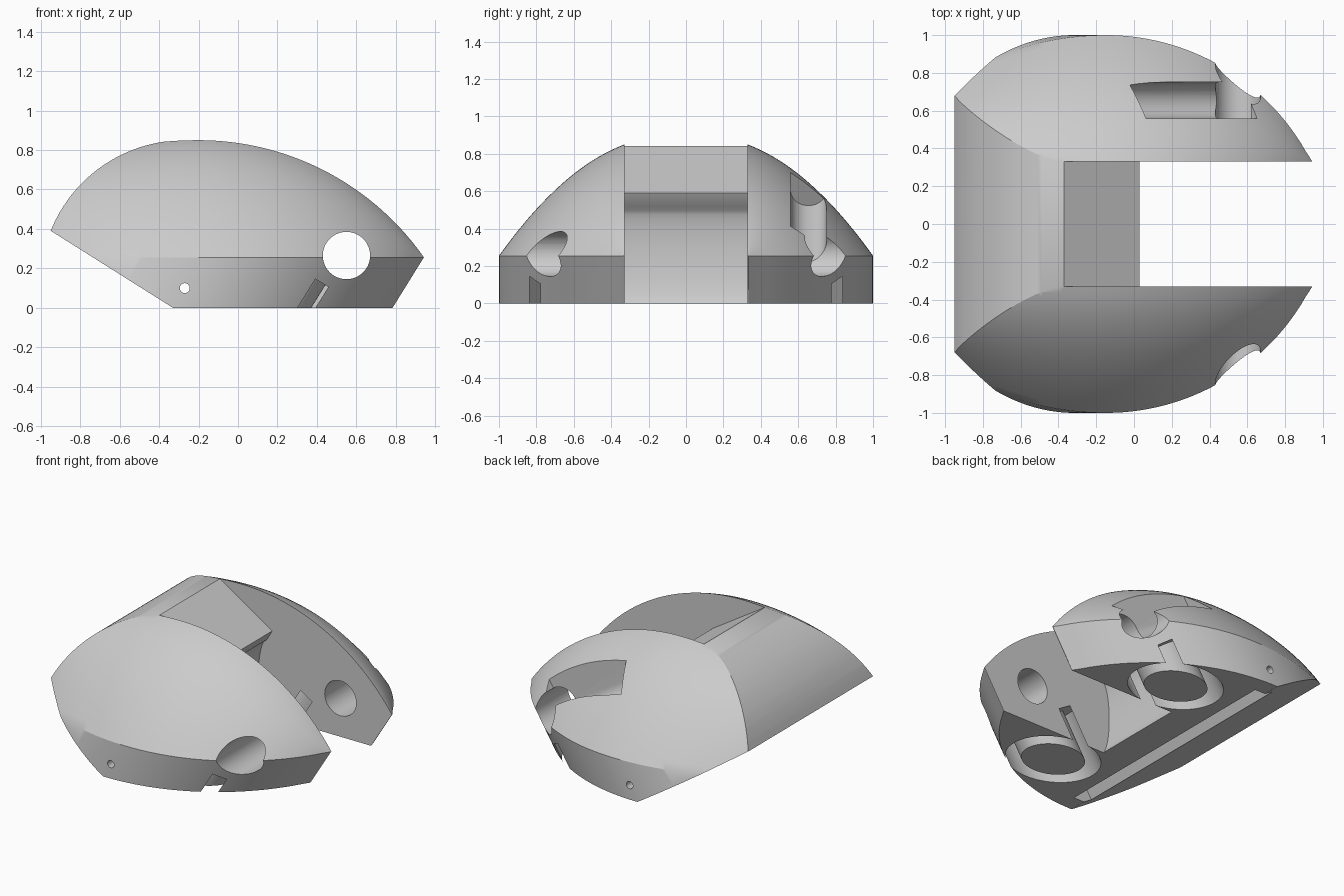
import bpy, bmesh
from math import sqrt, pi
from mathutils import Matrix, Vector

cube = bpy.data.objects.get("Cube")
if cube:
    bpy.data.objects.remove(cube, do_unlink=True)

gray = bpy.data.materials.new("plain gray")
gray.use_nodes = True
color = (0.6, 0.6, 0.6, 1)
gray.diffuse_color = color
gray.node_tree.nodes["Principled BSDF"].inputs["Base Color"].default_value = color

# Tilted directions shared by walls, channel, grooves and trough
LEAN = 0.62
UP = Vector((LEAN, 0, 1)).normalized()
ALONG = Vector((1, 0, -LEAN)).normalized()


def drop(d, r):
    """Fall of a circular arc of radius r at distance d from its top."""
    return r - sqrt(max(r * r - d * d, 0))


def make(name, bm):
    bmesh.ops.recalc_face_normals(bm, faces=bm.faces)
    me = bpy.data.meshes.new(name)
    bm.to_mesh(me)
    bm.free()
    ob = bpy.data.objects.new(name, me)
    bpy.context.collection.objects.link(ob)
    me.materials.append(gray)
    return ob


def loft(name, rings):
    """Skin closed rings of points and cap both ends."""
    bm = bmesh.new()
    rings = [[bm.verts.new(p) for p in ring] for ring in rings]
    n = len(rings[0])
    for a, b in zip(rings, rings[1:]):
        for j in range(n):
            k = (j + 1) % n
            bm.faces.new((a[j], a[k], b[k], b[j]))
    bm.faces.new(rings[0])
    bm.faces.new(rings[-1])
    return make(name, bm)


def prism(name, pts, y):
    """Extrude an (x, z) outline along y, from -y to y."""
    return loft(name, [[(x, s * y, z) for x, z in pts] for s in (-1, 1)])


def cylinder(name, r, start, end, sides=64):
    a, b = Vector(start), Vector(end)
    rot = (b - a).to_track_quat('Z', 'Y').to_matrix().to_4x4()
    bm = bmesh.new()
    bmesh.ops.create_cone(bm, cap_ends=True, segments=sides, radius1=r, radius2=r,
                          depth=(b - a).length, matrix=Matrix.Translation((a + b) / 2) @ rot)
    return make(name, bm)


def combine(target, tool, operation='DIFFERENCE'):
    mod = target.modifiers.new("cut", 'BOOLEAN')
    mod.operation, mod.object, mod.solver = operation, tool, 'EXACT'
    bpy.context.view_layer.objects.active = target
    bpy.ops.object.modifier_apply(modifier=mod.name)
    bpy.data.objects.remove(tool, do_unlink=True)


# Domed body: cross-sections lofted along x, walls leaning below the rim
HALF, RIM, STEPS, STATIONS = 0.33, 0.255, 20, 64


def section(x):
    if x > -0.2:
        crest = 0.85 - drop(x + 0.2, 1.396)
    else:
        crest = 0.85 - 0.25 * (x + 0.2) ** 2
    width = max(1 - drop(x + 0.15, 1.22 if x > -0.15 else 1.5), HALF + 0.004)
    low = -0.1
    side = [(x - LEAN * (RIM - low), width, low)]
    for i in range(STEPS + 1):
        t = 1 - i / STEPS
        f = 1 - t + 0.58 * t * (1 - t)
        side.append((x, HALF + t * (width - HALF), RIM + (crest - RIM) * f))
    return side + [(a, -y, z) for a, y, z in reversed(side)]


body = loft("domed_body", [section(-1 + 1.942 * i / STATIONS) for i in range(STATIONS + 1)])

# Side profile: rounded back, sloped underside, flat base
profile = []
for i in range(33):
    x = -0.95 + 0.67 * i / 32
    profile.append((x, 0.85 - drop(x + 0.27, 0.733)))
profile += [(-0.15, 0.95), (1.1, 0.95), (1.1, 0), (-0.33, 0)]
combine(body, prism("side_profile", profile, 1.2), 'INTERSECT')

# Central slot with a sloped bridge and a hollow below it
hollow = []
for i in range(25):
    z = 0.52 * (1 - i / 24)
    hollow.append((-0.01 - 0.065 * sqrt(max(0, 1 - ((z - 0.255) / 0.265) ** 2)), z))
slot = [(-0.46, 0.9), (0.03, 0.59)] + hollow
slot += [(hollow[-1][0], -0.2), (1.3, -0.2), (1.3, 1.1), (-0.46, 1.1)]
combine(body, prism("center_slot", slot, HALF))

# Cross holes through both sides
combine(body, cylinder("large_hole", 0.12, (0.55, -1.2, 0.265), (0.55, 1.2, 0.265)))
combine(body, cylinder("pin_hole", 0.025, (-0.27, -1.2, 0.1), (-0.27, 1.2, 0.1), 24))

# Round-bottomed channel descending into the large hole
R = 0.096
outline = [Vector((0, -R, 0)) + UP * 0.6]
for i in range(25):
    c = Matrix.Rotation(pi * i / 24, 2) @ Vector((-R, 0))
    outline.append(Vector((0, c.x, 0)) + UP * c.y)
outline.append(Vector((0, R, 0)) + UP * 0.6)
start = Vector((0.005, 0.655, 0.605))
combine(body, loft("channel", [[start + ALONG * d + p for p in outline] for d in (0, 0.65)]))

# Tilted trough across the underside, centred on the pin hole
pin = Vector((-0.27, 0, 0.1))
corners = [pin + ALONG * a + UP * h
           for a, h in ((-0.07, -0.3), (-0.07, 0.05), (0.07, 0.05), (0.07, -0.3))]
combine(body, prism("trough", [(p.x, p.z) for p in corners], 0.88))

# Tilted ring grooves in the underside, just breaking through the walls
for side in (-1, 1):
    base = Vector((0.16, 0.595 * side, 0))
    ring = cylinder("ring_groove", 0.27, base - UP * 0.3, base + UP * 0.247, 96)
    combine(ring, cylinder("ring_core", 0.18, base - UP * 0.4, base + UP * 0.4))
    combine(body, ring)

bpy.ops.object.select_all(action='DESELECT')
body.select_set(True)
bpy.context.view_layer.objects.active = body
bpy.ops.object.shade_smooth_by_angle(angle=0.45)
